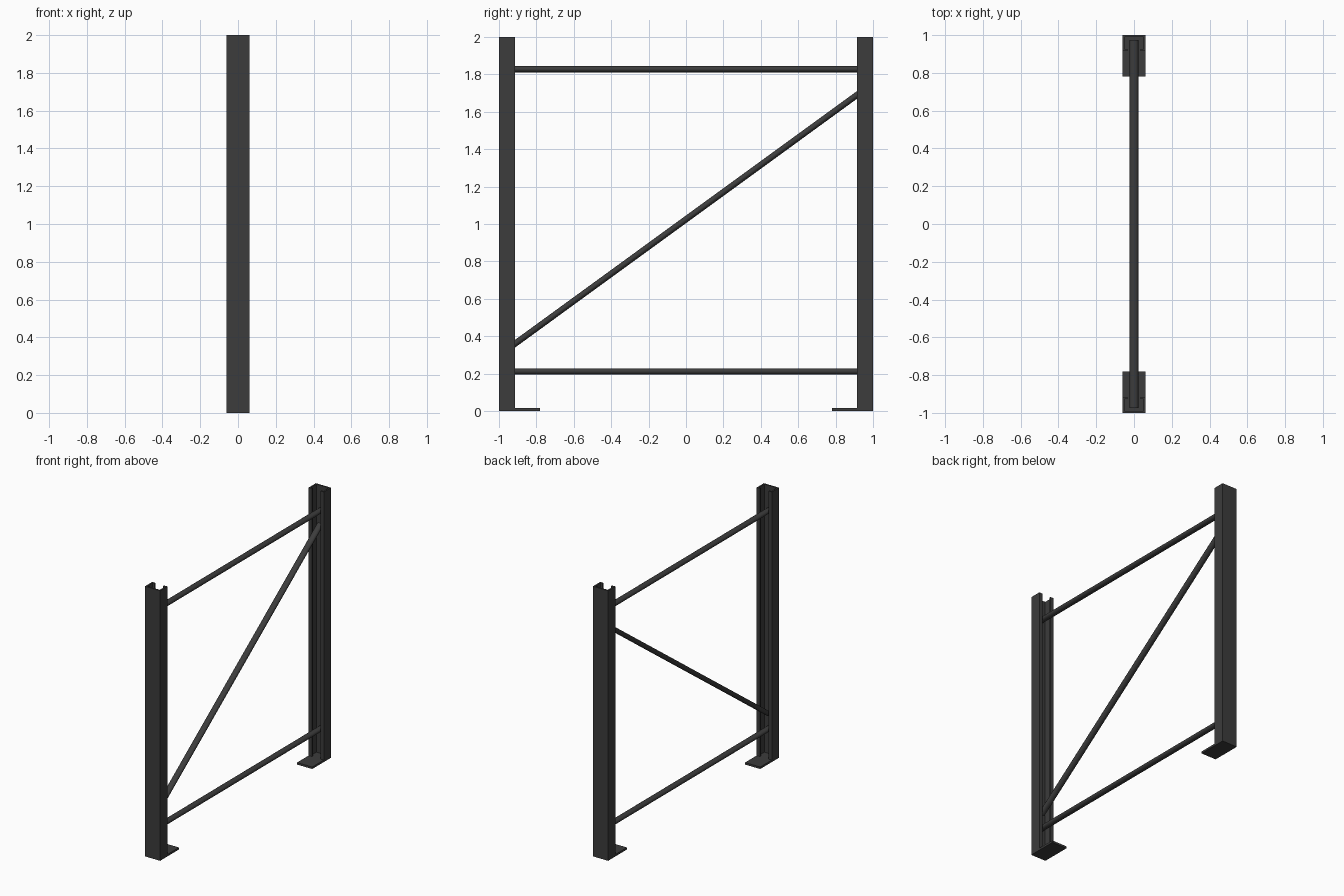
import bpy, bmesh, math
from mathutils import Vector

cube = bpy.data.objects.get("Cube")
if cube:
    bpy.data.objects.remove(cube, do_unlink=True)

steel = bpy.data.materials.new("charcoal_steel")
steel.use_nodes = True
COLOR = (0.045, 0.045, 0.045, 1)
steel.diffuse_color = COLOR
steel.node_tree.nodes["Principled BSDF"].inputs["Base Color"].default_value = COLOR


def extrude(name, ring, offset):
    """Solid prism made by sweeping a closed ring of points along offset."""
    bm = bmesh.new()
    face = bm.faces.new([bm.verts.new(p) for p in ring])
    top = bmesh.ops.extrude_face_region(bm, geom=[face])["geom"]
    bmesh.ops.translate(bm, vec=offset, verts=[v for v in top if isinstance(v, bmesh.types.BMVert)])
    bmesh.ops.recalc_face_normals(bm, faces=bm.faces)
    mesh = bpy.data.meshes.new(name)
    bm.to_mesh(mesh)
    bm.free()
    mesh.materials.append(steel)
    obj = bpy.data.objects.new(name, mesh)
    bpy.context.collection.objects.link(obj)
    return obj


# Lipped channel: half profile, mirrored across x
W, T, LIP = 0.062, 0.011, 0.035
OUT, IN = -1.0, -0.915
half = [(W, OUT), (W, IN), (LIP, IN), (LIP, IN - T), (W - T, IN - T), (W - T, OUT + T)]
profile = half + [(-x, y) for x, y in reversed(half)]

for label, side in (("front", 1), ("back", -1)):
    extrude(label + "_upright", [(x, y * side, 0) for x, y in profile], Vector((0, 0, 2)))
    plate = [(-W, -1), (W, -1), (W, -0.78), (-W, -0.78)]
    extrude(label + "_foot_plate", [(x, y * side, 0) for x, y in plate], Vector((0, 0, 0.015)))


def brace(name, start, end, half_w=0.023, half_h=0.017, sides=16):
    """Rounded bar between two (y, z) points."""
    a, b = Vector((0, *start)), Vector((0, *end))
    along = (b - a).normalized()
    up = Vector((1, 0, 0)).cross(along)
    ring = []
    for i in range(sides):
        t = math.tau * (i + 0.5) / sides
        ring.append(a + Vector((half_w * math.cos(t), 0, 0)) + up * half_h * math.sin(t))
    obj = extrude(name, ring, b - a)
    bpy.ops.object.select_all(action="DESELECT")
    obj.select_set(True)
    bpy.context.view_layer.objects.active = obj
    bpy.ops.object.shade_smooth_by_angle(angle=math.radians(40))


brace("lower_brace", (-0.975, 0.212), (0.975, 0.212))
brace("upper_brace", (-0.975, 1.828), (0.975, 1.828))
brace("diagonal_brace", (-0.965, 0.323), (0.965, 1.727))
